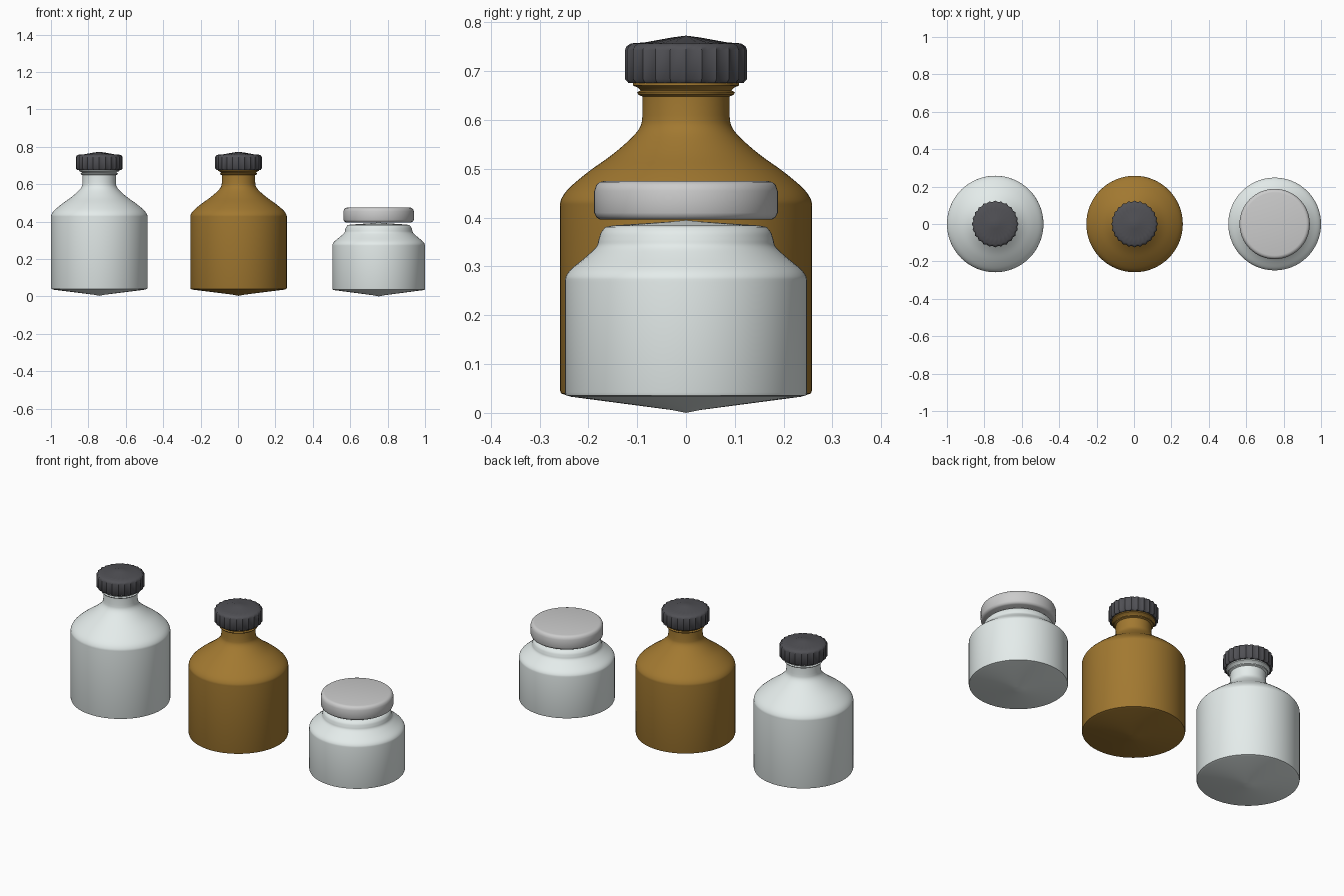
import bpy, bmesh, math
from mathutils import Vector

if "Cube" in bpy.data.objects:
    bpy.data.objects.remove(bpy.data.objects["Cube"])


def material(name, rgb):
    m = bpy.data.materials.new(name)
    m.diffuse_color = (*rgb, 1)
    m.use_nodes = True
    m.node_tree.nodes["Principled BSDF"].inputs["Base Color"].default_value = m.diffuse_color
    return m


def smooth_curve(pts, steps=4):
    # Catmull-Rom through the shoulder points
    p = [Vector(q) for q in pts]
    p = [2 * p[0] - p[1]] + p + [2 * p[-1] - p[-2]]
    out = []
    for i in range(1, len(p) - 2):
        a, b, c, d = p[i - 1:i + 3]
        for k in range(steps):
            t = k / steps
            out.append(tuple(0.5 * (2 * b + (c - a) * t + (2 * a - 5 * b + 4 * c - d) * t * t
                                    + (3 * b - a - 3 * c + d) * t ** 3)))
    return out + [tuple(pts[-1])]


def lathe(name, x, profile, mat=None, segs=64, ridge=0.0):
    # revolve (radius, z) points; the first and last are poles; ridge insets every other column
    bm = bmesh.new()
    rings = []
    for r, z in profile[1:-1]:
        ring = []
        for i in range(segs):
            a = 2 * math.pi * i / segs
            rr = r - (ridge if i % 2 else 0)
            ring.append(bm.verts.new((rr * math.cos(a), rr * math.sin(a), z)))
        rings.append(ring)
    low = bm.verts.new((0, 0, profile[0][1]))
    high = bm.verts.new((0, 0, profile[-1][1]))
    for i in range(segs):
        j = (i + 1) % segs
        bm.faces.new((low, rings[0][j], rings[0][i]))
        bm.faces.new((high, rings[-1][i], rings[-1][j]))
        for a, b in zip(rings, rings[1:]):
            bm.faces.new((a[i], a[j], b[j], b[i]))
    me = bpy.data.meshes.new(name)
    bm.to_mesh(me)
    bm.free()
    ob = bpy.data.objects.new(name, me)
    bpy.context.collection.objects.link(ob)
    ob.location.x = x
    if mat:
        me.materials.append(mat)
    bpy.ops.object.select_all(action='DESELECT')
    ob.select_set(True)
    bpy.context.view_layer.objects.active = ob
    bpy.ops.object.shade_smooth_by_angle(angle=math.radians(40))
    return ob


clear = material("clear_glass", (0.78, 0.84, 0.83))
amber = material("amber_glass", (0.36, 0.19, 0.03))
dark = material("dark_plastic", (0.08, 0.08, 0.09))

# bottle body with rounded shoulder, neck and thread rings
shoulder = smooth_curve([(0.258, 0.42), (0.256, 0.437), (0.24, 0.46), (0.2, 0.494),
                         (0.15, 0.53), (0.11, 0.565), (0.093, 0.588), (0.089, 0.61)])
bottle = ([(0, 0.003), (0.03, 0.009), (0.245, 0.036), (0.256, 0.04), (0.258, 0.046)] + shoulder +
          [(0.089, 0.648), (0.098, 0.652), (0.1, 0.657), (0.093, 0.661), (0.098, 0.666),
           (0.109, 0.671), (0.109, 0.68), (0.09, 0.69), (0.09, 0.735), (0, 0.74)])
# ridged screw cap
cap = [(0, 0.676), (0.118, 0.676), (0.125, 0.684), (0.125, 0.743), (0.122, 0.751),
       (0.113, 0.757), (0.085, 0.759), (0.03, 0.769), (0, 0.773)]

for label, x, glass in (("clear", -0.742, clear), ("amber", 0.003, amber)):
    lathe(label + "_bottle", x, bottle, glass)
    lathe(label + "_bottle_cap", x, cap, dark, 48, 0.007)

# squat jar and its rounded lid
jar_shoulder = smooth_curve([(0.248, 0.268), (0.246, 0.28), (0.235, 0.295), (0.205, 0.32),
                             (0.184, 0.34), (0.179, 0.355), (0.174, 0.37), (0.165, 0.381)])
jar = ([(0, 0), (0.03, 0.006), (0.235, 0.033), (0.246, 0.036), (0.248, 0.042)] + jar_shoulder +
       [(0.15, 0.384), (0.03, 0.392), (0, 0.395)])
lid = [(0, 0.396), (0.176, 0.396), (0.184, 0.401), (0.188, 0.41), (0.188, 0.455),
       (0.184, 0.467), (0.177, 0.473), (0.168, 0.475), (0, 0.475)]
lathe("jar", 0.752, jar, clear)
lathe("jar_lid", 0.752, lid)
